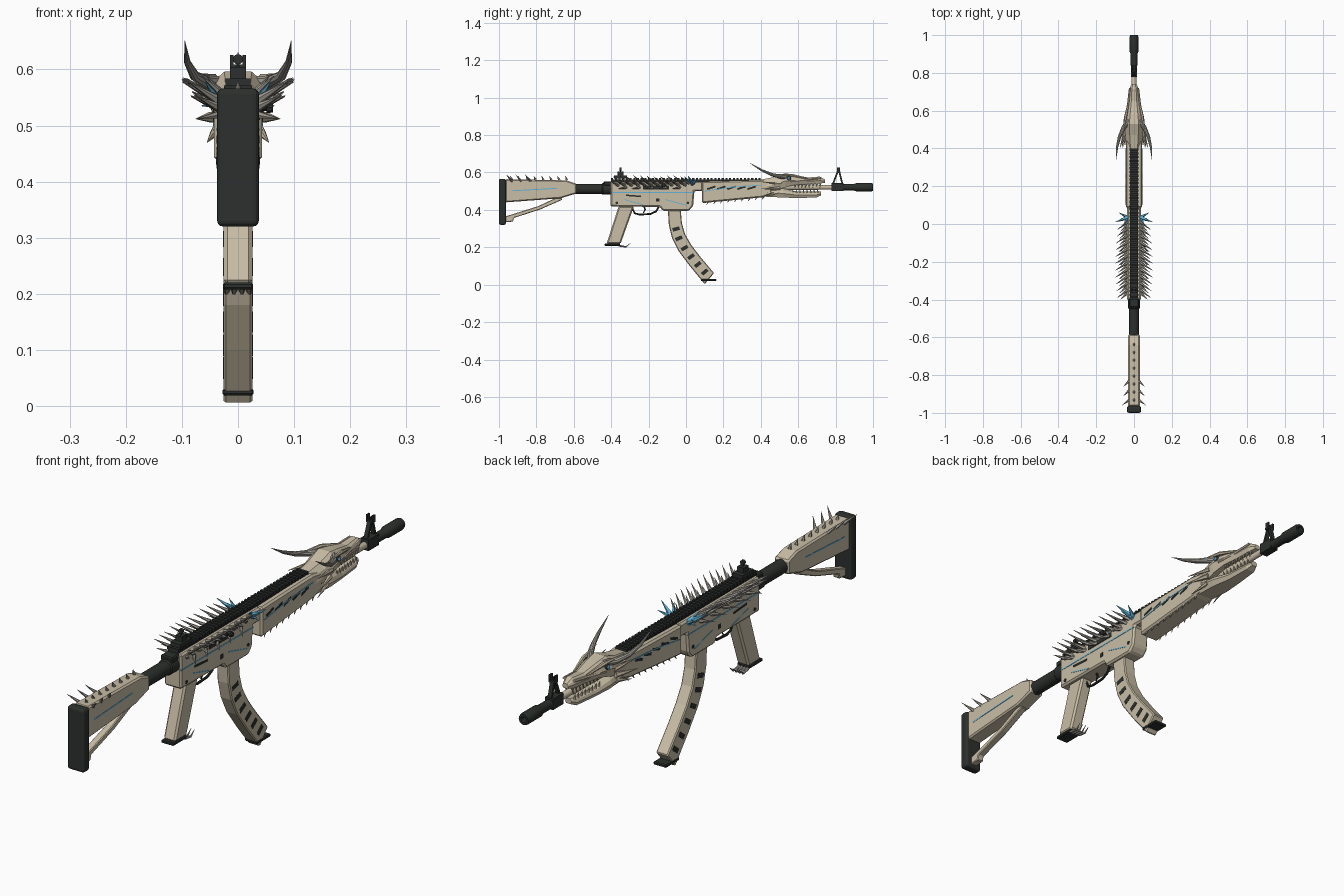
import bpy, bmesh, math, random
from mathutils import Vector

random.seed(4)


def material(name, rgb):
    m = bpy.data.materials.new(name)
    m.diffuse_color = (*rgb, 1)
    return m


BONE = material("bone", (0.58, 0.51, 0.38))
DARK = material("dark_metal", (0.025, 0.03, 0.026))
HORN = material("horn", (0.36, 0.34, 0.30))
BLUE = material("blue_glow", (0.12, 0.45, 0.68))


def finish(bm, name, mat, mirror=False, bevel=0, seg=1, smooth=False):
    bmesh.ops.recalc_face_normals(bm, faces=bm.faces[:])
    me = bpy.data.meshes.new(name)
    bm.to_mesh(me)
    bm.free()
    ob = bpy.data.objects.new(name, me)
    bpy.context.collection.objects.link(ob)
    me.materials.append(mat)
    if mirror:
        md = ob.modifiers.new("mirror", 'MIRROR')
        md.use_mirror_merge = False
    if bevel:
        b = ob.modifiers.new("bevel", 'BEVEL')
        b.width, b.segments = bevel, seg
    if smooth:
        bpy.ops.object.select_all(action='DESELECT')
        bpy.context.view_layer.objects.active = ob
        ob.select_set(True)
        bpy.ops.object.shade_smooth_by_angle()
    return ob


def loft(bm, rings):
    vs = [[bm.verts.new(p) for p in r] for r in rings]
    n = len(vs[0])
    for a, b in zip(vs, vs[1:]):
        for i in range(n):
            bm.faces.new((a[i], a[(i + 1) % n], b[(i + 1) % n], b[i]))
    bm.faces.new(vs[0])
    bm.faces.new(vs[-1])


def prism(bm, pts, hw, x=0):
    loft(bm, [[(x + s * hw, y, z) for y, z in pts] for s in (-1, 1)])


def box(bm, x0, x1, y0, y1, z0, z1):
    prism(bm, [(y0, z0), (y1, z0), (y1, z1), (y0, z1)], (x1 - x0) / 2, (x0 + x1) / 2)


def bar(bm, p, q, t, hw):
    """Thin strip in the side plane that shows on both flanks."""
    a, b = Vector(p), Vector(q)
    d = (b - a).normalized() * t / 2
    n = Vector((-d.y, d.x))
    prism(bm, [a + n, a - n, b - n, b + n], hw)


def tube(bm, path, radii, n=6):
    path = [Vector(p) for p in path]
    rings = []
    for i, p in enumerate(path):
        t = (path[min(i + 1, len(path) - 1)] - path[max(i - 1, 0)]).normalized()
        u = t.cross(Vector((0, 0, 1)) if abs(t.z) < 0.9 else Vector((1, 0, 0))).normalized()
        v = t.cross(u)
        rings.append([p + radii[i] * (u * math.cos(k * math.tau / n) + v * math.sin(k * math.tau / n))
                      for k in range(n)])
    loft(bm, rings)


def spike(bm, base, tip, r, n=6):
    tube(bm, [base, tip], [r, 0.0006], n)


def lathe(bm, prof, z, n=20):
    """Rings along y around height z."""
    loft(bm, [[(r * math.cos(k * math.tau / n), y, z + r * math.sin(k * math.tau / n))
               for k in range(n)] for y, r in prof])


def slab(name, pts, hw, mat, bevel=0.004, seg=1):
    bm = bmesh.new()
    prism(bm, pts, hw)
    return finish(bm, name, mat, bevel=bevel, seg=seg)


def rect(y0, y1, z0, z1):
    return [(y0, z0), (y1, z0), (y1, z1), (y0, z1)]


# Stock
slab("butt_plate", rect(-1, -0.963, 0.32, 0.566), 0.037, DARK, 0.01, 3)
slab("stock_body", [(-0.965, 0.44), (-0.67, 0.462), (-0.585, 0.488), (-0.585, 0.54), (-0.64, 0.558),
                    (-0.965, 0.564)], 0.031, BONE, 0.006)
slab("stock_strut", [(-0.965, 0.335), (-0.925, 0.337), (-0.92, 0.357), (-0.78, 0.402), (-0.66, 0.455),
                     (-0.67, 0.468), (-0.70, 0.462), (-0.79, 0.42), (-0.965, 0.365)], 0.014, BONE, 0.003)
bm = bmesh.new()
lathe(bm, [(-0.6, 0.027), (-0.45, 0.027), (-0.445, 0.031), (-0.39, 0.031)], 0.512)
finish(bm, "buffer_tube", DARK, smooth=True)
slab("tube_bracket", rect(-0.44, -0.39, 0.53, 0.553), 0.026, DARK)

# Receiver, grip, trigger
slab("receiver", [(-0.403, 0.418), (-0.14, 0.416), (-0.125, 0.395), (0.015, 0.395), (0.038, 0.42),
                  (0.045, 0.50), (0.09, 0.50), (0.09, 0.553), (-0.403, 0.553)], 0.037, BONE, 0.007)
slab("grip", [(-0.425, 0.218), (-0.35, 0.218), (-0.278, 0.42), (-0.36, 0.42)], 0.026, BONE, 0.007)
slab("grip_base", rect(-0.435, -0.352, 0.208, 0.22), 0.027, DARK, 0.003)
bm = bmesh.new()
for x in (-0.019, -0.0065, 0.0065, 0.019):
    tube(bm, [(x, -0.375, 0.218), (x, -0.35, 0.207), (x * 1.1, -0.32, 0.202), (x * 1.15, -0.298, 0.222)],
         [0.006, 0.006, 0.004, 0.0005])
finish(bm, "grip_claws", HORN)
bm = bmesh.new()
tube(bm, [(0, -0.29, 0.418), (0, -0.275, 0.382), (0, -0.25, 0.375), (0, -0.19, 0.378), (0, -0.16, 0.392),
          (0, -0.145, 0.418)], [0.005] * 6, 8)
tube(bm, [(0, -0.225, 0.42), (0, -0.218, 0.4), (0, -0.228, 0.384)], [0.005, 0.004, 0.003], 6)
finish(bm, "trigger_and_guard", DARK, smooth=True)

# Curved magazine with side slots
slab("magazine", [(-0.097, 0.40), (-0.092, 0.32), (-0.075, 0.25), (-0.04, 0.18), (0.02, 0.10), (0.10, 0.003),
                  (0.15, 0.062), (0.08, 0.145), (0.03, 0.21), (-0.005, 0.27), (-0.022, 0.33),
                  (-0.028, 0.40)], 0.0255, BONE, 0.004)
slab("magazine_base", rect(0.08, 0.162, 0.019, 0.031), 0.028, DARK, 0.003)
bm = bmesh.new()
for y, z, a in ((-0.053, 0.298, 15), (-0.038, 0.248, 22), (-0.008, 0.196, 30), (0.027, 0.15, 35),
                (0.063, 0.108, 38), (0.1, 0.068, 40)):
    dy, dz = 0.019 * math.cos(math.radians(a)), 0.019 * math.sin(math.radians(a))
    bar(bm, (y - dy, z - dz), (y + dy, z + dz), 0.019, 0.0265)
finish(bm, "magazine_slots", DARK)

# Top rail with teeth
bm = bmesh.new()
box(bm, -0.021, 0.021, -0.4, 0.4, 0.548, 0.562)
for i in range(41):
    y = -0.4 + i * 0.0197
    box(bm, -0.025, 0.025, y, y + 0.011, 0.56, 0.571)
finish(bm, "top_rail", DARK)

# Sights
bm = bmesh.new()
box(bm, -0.022, 0.022, -0.385, -0.315, 0.568, 0.584)
box(bm, -0.014, 0.014, -0.365, -0.335, 0.582, 0.604)
tube(bm, [(0, -0.356, 0.618), (0, -0.344, 0.618)], [0.009, 0.009], 12)
spike(bm, (0, -0.35, 0.6), (0, -0.35, 0.63), 0.004)
finish(bm, "rear_sight", DARK)
bm = bmesh.new()
box(bm, -0.017, 0.017, 0.778, 0.842, 0.502, 0.545)
bar(bm, (0.786, 0.54), (0.812, 0.607), 0.009, 0.008)
bar(bm, (0.836, 0.54), (0.819, 0.607), 0.009, 0.008)
box(bm, -0.013, 0.013, 0.805, 0.826, 0.597, 0.606)
for s in (-1, 1):
    box(bm, s * 0.011 - 0.003, s * 0.011 + 0.003, 0.807, 0.824, 0.604, 0.626)
box(bm, -0.002, 0.002, 0.812, 0.817, 0.604, 0.618)
finish(bm, "front_sight", DARK)

# Barrel and muzzle
bm = bmesh.new()
lathe(bm, [(0.05, 0.016), (0.7, 0.016), (0.71, 0.013), (0.86, 0.013)], 0.521)
finish(bm, "barrel", BONE, smooth=True)
bm = bmesh.new()
lathe(bm, [(0.84, 0.018), (0.9, 0.018), (0.912, 0.023), (0.99, 0.023), (1, 0.02), (1, 0.011), (0.96, 0.011)], 0.521)
finish(bm, "muzzle_brake", DARK, smooth=True)

# Handguard
slab("handguard", [(0.085, 0.436), (0.41, 0.467), (0.46, 0.485), (0.46, 0.55), (0.40, 0.56),
                   (0.085, 0.552)], 0.043, BONE, 0.007)


# Dragon skull and jaw: rows are y, half width, bottom, top
def skull(name, rows):
    bm = bmesh.new()
    shape = ((0.45, 1), (0.85, 0.75), (1, 0.45), (0.75, 0))
    rings = []
    for y, w, z0, z1 in rows:
        half = [(w * a, y, z0 + (z1 - z0) * b) for a, b in shape]
        rings.append(half + [(-x, yy, z) for x, yy, z in reversed(half)])
    loft(bm, rings)
    finish(bm, name, BONE)


skull("skull", [(0.39, 0.04, 0.48, 0.56), (0.47, 0.05, 0.50, 0.575), (0.53, 0.054, 0.52, 0.596),
                (0.58, 0.046, 0.533, 0.588), (0.65, 0.031, 0.537, 0.573), (0.715, 0.025, 0.54, 0.578),
                (0.742, 0.013, 0.545, 0.563)])
skull("lower_jaw", [(0.43, 0.043, 0.47, 0.525), (0.52, 0.045, 0.466, 0.514), (0.60, 0.033, 0.463, 0.497),
                    (0.70, 0.024, 0.467, 0.497), (0.723, 0.014, 0.478, 0.498)])
bm = bmesh.new()
for i in range(8):
    y, w = 0.585 + i * 0.019, 0.034 - i * 0.0022
    spike(bm, (w * 0.75, y, 0.54), (w * 0.8, y - 0.004, 0.517), 0.005)
    spike(bm, (w * 0.75, y - 0.012, 0.492), (w * 0.8, y - 0.016, 0.512), 0.005)
finish(bm, "teeth", BONE, mirror=True)
bm = bmesh.new()
tube(bm, [(0.025, 0.55, 0.575), (0.055, 0.51, 0.577), (0.077, 0.46, 0.588), (0.09, 0.405, 0.612),
          (0.095, 0.34, 0.651)], [0.014, 0.012, 0.009, 0.006, 0.0006], 10)
finish(bm, "horns", HORN, mirror=True, smooth=True)
bm = bmesh.new()
tube(bm, [(0.028, 0.65, 0.567), (0.044, 0.57, 0.585), (0.062, 0.46, 0.592)], [0.004, 0.008, 0.0006])
tube(bm, [(0.022, 0.72, 0.57), (0.03, 0.64, 0.56), (0.046, 0.56, 0.55)], [0.005, 0.006, 0.004])
spike(bm, (0.045, 0.50, 0.515), (0.075, 0.40, 0.512), 0.011)
spike(bm, (0.04, 0.49, 0.49), (0.055, 0.41, 0.47), 0.009)
spike(bm, (0.045, 0.51, 0.54), (0.064, 0.40, 0.55), 0.01)
finish(bm, "brow_and_cheek_spikes", BONE, mirror=True)
for name, r, x, mat in (("eye_sockets", 0.013, 0.042, DARK), ("eyes", 0.009, 0.048, BLUE)):
    bm = bmesh.new()
    bmesh.ops.create_icosphere(bm, subdivisions=2, radius=r)
    bmesh.ops.translate(bm, verts=bm.verts[:], vec=(x, 0.55, 0.567))
    finish(bm, name, mat, mirror=True)

# Spike rows along the receiver
bm = bmesh.new()
for i in range(11):
    y = -0.355 + i * 0.036
    reach = 0.088 + 0.012 * math.sin(math.pi * i / 10)
    spike(bm, (0.028, y + 0.01, 0.54), (reach, y - 0.035, 0.582 + random.uniform(-0.006, 0.004)), 0.0095)
    spike(bm, (0.03, y - 0.006, 0.53), (reach - 0.016, y - 0.045, 0.556 + random.uniform(-0.006, 0.006)), 0.009)
    if i % 2:
        spike(bm, (0.032, y, 0.52), (0.073, y - 0.045, 0.512), 0.008)
finish(bm, "receiver_spikes", HORN, mirror=True)

# Small spikes on the stock and under the handguard
bm = bmesh.new()
for i in range(8):
    y = -0.93 + i * 0.042
    spike(bm, (0, y, 0.56), (0, y - 0.01, 0.581), 0.007)
for y, r in ((-0.93, 0.064), (-0.88, 0.056), (-0.83, 0.056)):
    spike(bm, (0.024, y, 0.552), (r, y - 0.03, 0.588), 0.008)
finish(bm, "stock_spikes", HORN, mirror=True)
bm = bmesh.new()
for i in range(9):
    y = 0.12 + i * 0.037
    spike(bm, (0.033, y, 0.445 + i * 0.0033), (0.036, y - 0.01, 0.427 + i * 0.0035), 0.005)
finish(bm, "handguard_studs", BONE, mirror=True)

# Blue crystals
bm = bmesh.new()
for tip, r in (((0.1, 0.01, 0.582), 0.013), ((0.08, 0.06, 0.567), 0.011), ((0.058, -0.01, 0.578), 0.01),
               ((0.065, 0.03, 0.535), 0.011)):
    spike(bm, (0.032, 0.035, 0.54), tip, r, 5)
finish(bm, "crystals", BLUE, mirror=True)

# Bolt handle, ports and slots
bm = bmesh.new()
tube(bm, [(0.03, -0.12, 0.53), (0.05, -0.12, 0.532), (0.051, -0.12, 0.532), (0.062, -0.12, 0.532)],
     [0.006, 0.006, 0.011, 0.009], 10)
box(bm, 0.02, 0.039, -0.23, -0.09, 0.51, 0.53)
finish(bm, "bolt_and_port", DARK)
bm = bmesh.new()
box(bm, -0.0385, 0.0385, -0.16, -0.143, 0.445, 0.462)
bar(bm, (-0.32, 0.478), (-0.24, 0.472), 0.008, 0.0385)
for y, z in ((-0.37, 0.437), (0.01, 0.437)):
    tube(bm, [(-0.039, y, z), (0.039, y, z)], [0.007] * 2, 10)
for i in range(5):
    y = 0.135 + i * 0.054
    bar(bm, (y - 0.022, 0.511), (y + 0.022, 0.525), 0.01, 0.0442)
finish(bm, "side_slots", DARK)

# Glowing blue lines
bm = bmesh.new()
bar(bm, (-0.93, 0.502), (-0.69, 0.515), 0.005, 0.0322)
bar(bm, (-0.40, 0.493), (0.04, 0.493), 0.005, 0.0382)
bar(bm, (-0.33, 0.455), (-0.23, 0.428), 0.004, 0.0382)
bar(bm, (-0.11, 0.455), (0.0, 0.425), 0.004, 0.0382)
bar(bm, (0.10, 0.500), (0.25, 0.522), 0.004, 0.0446)
bar(bm, (0.25, 0.522), (0.40, 0.532), 0.004, 0.0446)
finish(bm, "blue_lines", BLUE)
